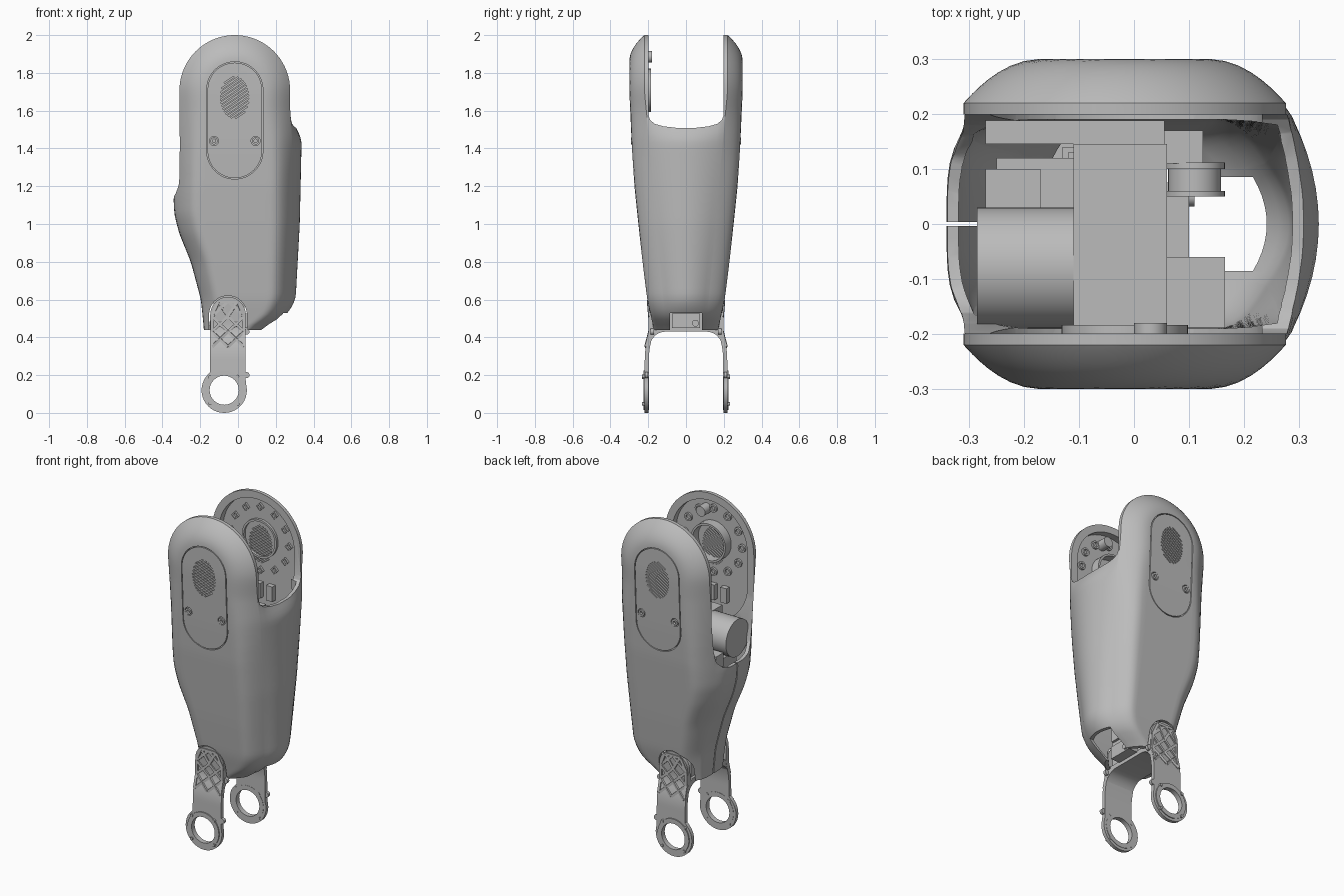
import bpy, bmesh
from math import sin, cos, pi, sqrt, hypot
from mathutils import Vector, Matrix

if "Cube" in bpy.data.objects:
    bpy.data.objects.remove(bpy.data.objects["Cube"])

grey = bpy.data.materials.new("plain_grey")
grey.use_nodes = True
grey.diffuse_color = (0.5, 0.5, 0.5, 1)
grey.node_tree.nodes["Principled BSDF"].inputs["Base Color"].default_value = (0.5, 0.5, 0.5, 1)
made = []


# ---- helpers ----
def loft(name, parts, cyclic=False):
    """Each part is a list of rings; rings are joined, ends capped unless cyclic."""
    bm = bmesh.new()
    for rings in parts:
        vs = [[bm.verts.new(p) for p in r] for r in rings]
        n = len(vs[0])
        for a, b in zip(vs, vs[1:] + (vs[:1] if cyclic else [])):
            for i in range(n):
                j = (i + 1) % n
                bm.faces.new((a[i], a[j], b[j], b[i]))
        if not cyclic:
            bm.faces.new(vs[0])
            bm.faces.new(vs[-1])
    bmesh.ops.recalc_face_normals(bm, faces=bm.faces)
    return finish(name, bm)


def finish(name, bm):
    me = bpy.data.meshes.new(name)
    bm.to_mesh(me)
    bm.free()
    me.materials.append(grey)
    ob = bpy.data.objects.new(name, me)
    bpy.context.collection.objects.link(ob)
    made.append(ob)
    return ob


def cut(target, cutter):
    m = target.modifiers.new("cut", "BOOLEAN")
    m.operation, m.solver, m.object = "DIFFERENCE", "EXACT", cutter
    bpy.context.view_layer.objects.active = target
    bpy.ops.object.modifier_apply(modifier=m.name)
    made.remove(cutter)
    bpy.data.objects.remove(cutter)


def along_y(pts, y):
    return [(x, y, z) for x, z in pts]


def along_x(pts, x):
    return [(x, y, z) for y, z in pts]


def capsule(cx, z0, z1, r, n=24):
    pts = [(cx + r * cos(pi * i / n), z1 + r * sin(pi * i / n)) for i in range(n + 1)]
    return pts + [(cx - r * cos(pi * i / n), z0 - r * sin(pi * i / n)) for i in range(n + 1)]


def disc(cx, cz, r, n=32):
    return [(cx + r * cos(2 * pi * i / n), cz + r * sin(2 * pi * i / n)) for i in range(n)]


def prism(pts, a, b):
    return [along_y(pts, a), along_y(pts, b)]


def tube(outer, inner, a, b):
    return [along_y(outer, a), along_y(outer, b), along_y(inner, b), along_y(inner, a)]


def box(x0, x1, y0, y1, z0, z1):
    return prism([(x0, z0), (x1, z0), (x1, z1), (x0, z1)], y0, y1)


def lerp(table, z):
    if z <= table[0][0]:
        return table[0][1]
    for (a, u), (b, v) in zip(table, table[1:]):
        if z <= b:
            return u + (v - u) * (z - a) / (b - a)
    return table[-1][1]


def soft(table, z, w=0.025):
    return sum(lerp(table, z + k * w / 2) for k in (-2, -1, 0, 1, 2)) / 5


# ---- shell sections ----
CX, CZ, R = -0.017, 1.707, 0.293
LEFT = [(.44, -.17), (.6, -.182), (.8, -.23), (.95, -.287), (1.05, -.31), (1.15, -.312), (1.25, -.31)]
RIGHT = [(.44, .10), (.47, .16), (.52, .225), (.6, .26), (1, .28), (1.45, .288), (1.6, .276)]
BULGE_R = [(.44, .025), (.6, .045), (1.45, .049), (1.57, 0)]
BULGE_L = [(.44, .01), (.8, .02), (1.15, .03), (1.25, 0)]
DEPTH = [(.44, .17), (.6, .205), (.8, .23), (1, .252), (1.2, .273), (1.4, .286), (1.7, .3)]
EDGE = [(.44, .105), (.62, .12), (1.5, .2), (1.7, .22)]
BLEND = [(.6, .09), (1.3, .11), (1.6, .14)]


def section(z, t=0.0, n=28, m=12):
    if z > CZ:
        w = sqrt(R * R - (z - CZ) ** 2)
        xl, xr = CX - w, CX + w
    else:
        xl, xr = soft(LEFT, z) + t, soft(RIGHT, z) - t
    yy, ee = soft(DEPTH, z), soft(EDGE, z)
    if t:
        yy = min(yy - t, 0.19)
        ee = min(ee, yy) - 0.01
    half = []
    for i in range(n + 1):
        x = (xl + xr) / 2 + (xr - xl) / 2 * cos(pi * i / n)
        d = R - hypot(x - CX, z - CZ) if z > CZ else min(x - xl, xr - x)
        u = max(0, min(1, d / lerp(BLEND, z)))
        half.append((x, ee + (yy - ee) * (1 - (1 - u) ** 2)))
    span = [1 - 2 * k / m for k in range(1, m)]
    left = [(xl - soft(BULGE_L, z) * (1 - v ** 4), v * ee) for v in span]
    right = [(xr + soft(BULGE_R, z) * (1 - v * v), -v * ee) for v in span]
    ring = half + left + [(x, -y) for x, y in reversed(half)] + right
    return [(x, y, z) for x, y in ring]


heights = [.44 + (CZ - .44) * i / 46 for i in range(47)]
heights += [CZ + R * sin(pi / 2 * i / 18) for i in range(1, 18)] + [CZ + R * .9996]
shell = loft("shell", [[section(z) for z in heights]])

# hollow inside, fork opening at the top, deeper opening at the rear edge
cut(shell, loft("cavity", [[section(.41 + 1.14 * i / 30, 0.02) for i in range(31)]]))


def u_shape(half):
    return half + [(-y, z) for y, z in reversed(half)]


gap = u_shape([(.199, 2.2), (.199, 1.575), (.19, 1.55), (.165, 1.53), (.12, 1.517), (.05, 1.509)])
cut(shell, loft("gap", [[along_x(gap, -.6), along_x(gap, .6)]]))
low = u_shape([(.199, 2.1), (.199, 1.45), (.18, 1.27), (.16, 1.2), (.12, 1.16), (.06, 1.145)])
cut(shell, loft("low_gap", [[along_x(low, -.6), along_x(low, -.2)]]))
cut(shell, loft("seam", [box(-.5, -.1, -.004, .004, .4, 1.2)]))
cut(shell, loft("notch", [box(.09, .5, -.085, .085, .4, .53)]))


def vent_slits(a, b):
    parts, ax, az, c, s = [], .075, .11, cos(.6), sin(.6)
    for k in range(-6, 7):
        o = k * .0155
        qa = (c / ax) ** 2 + (s / az) ** 2
        qb = 2 * o * c * s * (1 / az ** 2 - 1 / ax ** 2)
        qc = (o * s / ax) ** 2 + (o * c / az) ** 2 - 1
        disc2 = qb * qb - 4 * qa * qc
        if disc2 <= 0.5:
            continue
        ts = [(-qb + g * sqrt(disc2)) / (2 * qa) for g in (-1, 1)]
        quad = [(ts[0], -1), (ts[1], -1), (ts[1], 1), (ts[0], 1)]
        pts = [(-.018 - s * (o + h * .0035) + c * t, 1.67 + c * (o + h * .0035) + s * t) for t, h in quad]
        parts.append(prism(pts, a, b))
    return parts


# ---- ankle arm shape ----
ARM_Y = [(0, .21), (.32, .207), (.38, .196), (.44, .176), (.61, .19)]


def arm_row(z, s):
    spans = []
    if z < .24:
        w = sqrt(max(1e-6, .12 ** 2 - (z - .12) ** 2))
        spans += [-.073 - w, -.073 + w]
    if z > .17:
        w = .094 if z < .52 else sqrt(max(1e-6, .094 ** 2 - (z - .52) ** 2))
        spans += [-.053 - w, -.053 + w]
    x0, x1, y = min(spans), max(spans), soft(ARM_Y, z)
    return [(x0, s * (y - .011), z), (x1, s * (y - .011), z), (x1, s * (y + .011), z), (x0, s * (y + .011), z)]


def bar(bm, p, q, r):
    p, q = Vector(p), Vector(q)
    rot = (q - p).to_track_quat("Z", "Y").to_matrix().to_4x4()
    mat = Matrix.Translation((p + q) / 2) @ rot @ Matrix.Diagonal((r, r, (q - p).length, 1))
    bmesh.ops.create_cube(bm, size=1, matrix=mat)


for s, side in ((-1, "front"), (1, "back")):
    # cheek recess, hatch groove, vent slits on both faces and screw holes
    cut(shell, loft("recess", [prism(capsule(CX, 1.5, CZ, .25), s * .185, s * .24)]))
    cut(shell, loft("groove", [tube(capsule(CX, 1.387, 1.71, .149), capsule(CX, 1.387, 1.71, .144),
                                    s * .266, s * .33)], True))
    cut(shell, loft("slits", vent_slits(s * .285, s * .33)))
    cut(shell, loft("inner_slits", vent_slits(s * .2, s * .255)))
    cut(shell, loft("holes", [prism(disc(x, 1.44, .024), s * .278, s * .33) for x in (-.127, .093)]))
    cut(shell, loft("arm_pocket", [prism(capsule(-.053, .3, .52, .1), s * .1, s * .3)]))
    loft(side + "_hatch_screws", [tube(disc(x, 1.44, .019), disc(x, 1.44, .009), s * .27, s * .292)
                                  for x in (-.127, .093)], True)

    # bosses and ring inside the cheek
    spots = [(CX + .19 * cos(pi * k / 6), CZ + .19 * sin(pi * k / 6)) for k in range(12)]
    sides = 16 if s < 0 else 4
    loft(side + "_cheek_bosses", [tube(disc(x, z, .024, sides), disc(x, z, .014, sides), s * .244, s * .228)
                                  for x, z in spots], True)
    inner_y = .184 if s < 0 else .225
    loft(side + "_cheek_ring", [tube(disc(CX, CZ, .115, 48), disc(CX, CZ, .103, 48), s * .244, s * inner_y)], True)
    loft(side + "_cheek_blocks", [box(x, x + .04, s * .244, s * .21, 1.36, 1.45) for x in (-.12, -.04, .04)])

    # ankle arm with bearing eye
    zs = [.24 * (1 - cos(pi * i / 20)) / 2 for i in range(21)]
    zs += [.24 + .28 * i / 16 for i in range(1, 17)] + [.52 + .094 * sin(pi * i / 20) for i in range(1, 11)]
    arm = loft(side + "_ankle_arm", [[arm_row(z, s) for z in zs]])
    cut(arm, loft("eye", [prism(disc(-.073, .12, .078, 48), s * .1, s * .3)]))
    loft(side + "_eye_rim", [tube(disc(-.073, .12, .104, 48), disc(-.073, .12, .077, 48), s * .196, s * .226)], True)
    loft(side + "_eye_bolts", [prism(disc(-.073 + .102 * cos(a), .12 + .102 * sin(a), .009, 12), s * .195, s * .232)
                               for a in (.8, 2.4, 3.9, 5.5)])
    loft(side + "_edge_knobs", [prism(disc(.045, z, .016, 16), s * (y - .009), s * (y + .009))
                                for z, y in ((.2, .209), (.43, .178))])

    # diagonal ribs and border on the upper arm
    bm = bmesh.new()
    rows = [.35, .43, .51, .59]

    def node(i, j):
        reach = (.085, .085, .085, .05)[j]
        return (-.053 + (i - 1) * reach, s * (soft(ARM_Y, rows[j]) + .01), rows[j])
    for j in range(3):
        for i in range(2):
            bar(bm, node(i, j), node(i + 1, j + 1), .015)
            bar(bm, node(i + 1, j), node(i, j + 1), .015)
        for i in (0, 2):
            bar(bm, node(i, j), node(i, j + 1), .015)
    bar(bm, node(0, 3), node(2, 3), .015)
    finish(side + "_arm_ribs", bm)

loft("front_cheek_knob", [prism(disc(.03, 1.885, .03), -.244, -.18)])

# ---- ankle bridge ----
arch = [(.2, .32), (.192, .39), (.175, .44), (.15, .458)]
under = [(-.11 - .085 * cos(pi / 2 * i / 8), .335 + .095 * sin(pi / 2 * i / 8)) for i in range(9)]
profile = u_shape(arch) + under + [(-y, z) for y, z in reversed(under)]
loft("ankle_bridge", [[along_x(profile, -.146), along_x(profile, .04)]])
loft("ankle_block", [box(-.1, .1, -.075, .075, .45, .525)])
screw = [(.05 + .018 * cos(pi * i / 8), .475 + .018 * sin(pi * i / 8)) for i in range(16)]
loft("ankle_screw", [[along_x(screw, .09), along_x(screw, .11)]])
loft("fork_core", [box(-.13, .035, -.14, .14, .455, .62)])

# ---- drive unit inside ----
loft("motor_block", [box(-.12, .05, -.13, .13, .6, 1.0), box(-.11, .06, -.188, .145, 1.0, 1.36)])
drum = [(-.08 + .11 * cos(pi * i / 20), 1.25 + .11 * sin(pi * i / 20)) for i in range(40)]
loft("motor_drum", [[along_x(drum, -.285), along_x(drum, -.1)]])
loft("drum_shelf", [box(-.25, -.1, -.12, .12, 1.05, 1.15), box(-.27, -.17, .03, .1, 1.12, 1.2)])
loft("side_block", [box(.05, .165, -.188, -.06, .95, 1.25), box(.05, .1, -.07, .05, .9, 1.1)])
loft("pulley", [prism(disc(.11, 1.2, r, 40), a, b)
                for r, a, b in ((.055, .05, .06), (.048, .06, .1), (.055, .1, .112))])
loft("pulley_mount", [box(.05, .125, .11, .17, 1.0, 1.25)])
loft("rear_rail", [box(-.27, .055, .145, .188, 1.2, 1.35)])

# ---- shading ----
bpy.ops.object.select_all(action="DESELECT")
for ob in made:
    ob.select_set(True)
bpy.context.view_layer.objects.active = shell
bpy.ops.object.shade_smooth_by_angle(angle=0.55)
